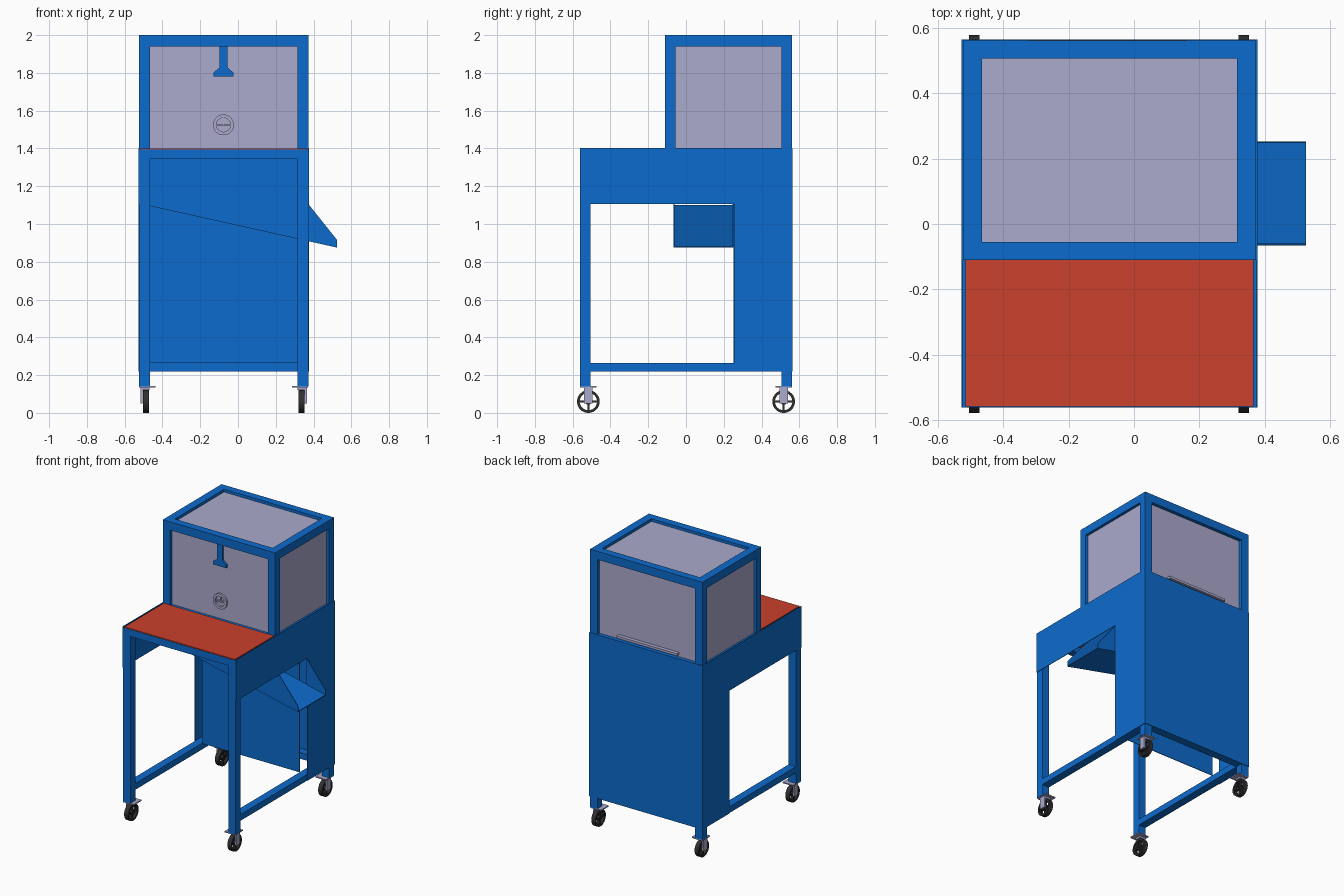
import bpy, bmesh, math
from mathutils import Vector, Matrix

if "Cube" in bpy.data.objects:
    bpy.data.objects.remove(bpy.data.objects["Cube"])


def material(name, rgb):
    m = bpy.data.materials.new(name)
    m.diffuse_color = (*rgb, 1)
    m.use_nodes = True
    m.node_tree.nodes["Principled BSDF"].inputs["Base Color"].default_value = m.diffuse_color
    return m


BLUE = material("blue paint", (0.004, 0.147, 0.61))
PANE = material("pale lilac panel", (0.41, 0.40, 0.61))
RED = material("red worktop", (0.60, 0.052, 0.025))
DARK = material("dark rubber", (0.03, 0.03, 0.03))


def finish(name, bm, mat):
    bmesh.ops.recalc_face_normals(bm, faces=bm.faces)
    me = bpy.data.meshes.new(name)
    bm.to_mesh(me)
    bm.free()
    me.materials.append(mat)
    ob = bpy.data.objects.new(name, me)
    bpy.context.collection.objects.link(ob)
    return ob


def add_box(bm, x, y, z):
    c = [(a + b) / 2 for a, b in (x, y, z)]
    s = [b - a for a, b in (x, y, z)]
    bmesh.ops.create_cube(bm, size=1, matrix=Matrix.Translation(c) @ Matrix.Diagonal((*s, 1)))


def boxes(name, mat, *specs):
    bm = bmesh.new()
    for s in specs:
        add_box(bm, *s)
    return finish(name, bm, mat)


def prism(name, mat, pts, y0, y1):
    """Extrude an x-z outline from y0 to y1."""
    bm = bmesh.new()
    f = bm.faces.new([bm.verts.new((x, y0, z)) for x, z in pts])
    r = bmesh.ops.extrude_face_region(bm, geom=[f])
    bmesh.ops.translate(bm, vec=(0, y1 - y0, 0),
                        verts=[v for v in r["geom"] if isinstance(v, bmesh.types.BMVert)])
    return finish(name, bm, mat)


def add_tube(bm, centre, axis, r_out, r_in, half, n=40):
    """Ring with a rectangular section around an axis."""
    rot = Vector((0, 0, 1)).rotation_difference(Vector(axis)).to_matrix()
    rows = []
    for i in range(n):
        a = 2 * math.pi * i / n
        rows.append([bm.verts.new(Vector(centre) + rot @ Vector((r * math.cos(a), r * math.sin(a), h)))
                     for r, h in ((r_out, -half), (r_out, half), (r_in, half), (r_in, -half))])
    for i in range(n):
        p, q = rows[i], rows[(i + 1) % n]
        for k in range(4):
            bm.faces.new((p[k], p[(k + 1) % 4], q[(k + 1) % 4], q[k])).smooth = (k in (0, 2))


def sharpen(ob):
    bpy.ops.object.select_all(action='DESELECT')
    ob.select_set(True)
    bpy.context.view_layer.objects.active = ob
    bpy.ops.object.shade_smooth_by_angle(angle=math.radians(30))


XL, XR, YF, YB, YM = -0.523, 0.373, -0.56, 0.56, -0.11
T = 0.058                       # frame tube width
LEFT, RIGHT = (XL, XL + T), (XR - T, XR)
INX = (XL + T, XR - T)

# Lower frame: legs, top rails, floor rails
for side, xs in (("left", LEFT), ("right", RIGHT)):
    boxes(f"{side}_front_leg", BLUE, (xs, (YF, YF + 0.055), (0.14, 1.395)))
    boxes(f"{side}_rear_leg", BLUE, (xs, (YB - 0.055, YB), (0.14, 2.0)))
    boxes(f"{side}_table_rail", BLUE, (xs, (YF + 0.055, YB - 0.055), (1.345, 1.395)))
    boxes(f"{side}_floor_rail", BLUE, (xs, (YF + 0.055, YB - 0.055), (0.22, 0.265)))
    # Side sheet: apron along the top, wide panel at the rear
    x = (XL - 0.004, XL) if side == "left" else (XR, XR + 0.004)
    boxes(f"{side}_apron_sheet", BLUE, (x, (YF, YB), (1.105, 1.402)))
    boxes(f"{side}_rear_sheet", BLUE, (x, (0.255, YB), (0.22, 1.105)))
    # Upper enclosure post and rail, with side window
    boxes(f"{side}_enclosure_post", BLUE, (xs, (YM, YM + 0.055), (1.395, 2.0)))
    boxes(f"{side}_enclosure_rail", BLUE, (xs, (YM + 0.055, YB - 0.055), (1.94, 2.0)))
    x = (XL + 0.02, XL + 0.026) if side == "left" else (XR - 0.026, XR - 0.02)
    boxes(f"{side}_window", PANE, (x, (YM + 0.055, YB - 0.055), (1.395, 1.94)))

boxes("front_table_rail", BLUE, (INX, (YF, YF + 0.055), (1.345, 1.395)))
boxes("rear_table_rail", BLUE, (INX, (YB - 0.055, YB), (1.345, 1.4)))
boxes("middle_table_rail", BLUE, (INX, (YM, YM + 0.055), (1.345, 1.395)))
boxes("rear_floor_rail", BLUE, (INX, (YB - 0.055, YB), (0.22, 0.265)))
boxes("back_sheet", BLUE, ((XL - 0.004, XR + 0.004), (YB, YB + 0.004), (0.22, 1.4)))
boxes("inner_rear_wall", BLUE, (INX, (0.252, 0.257), (0.265, 1.395)))
boxes("front_enclosure_rail", BLUE, (INX, (YM, YM + 0.055), (1.94, 2.0)))
boxes("rear_enclosure_rail", BLUE, (INX, (YB - 0.055, YB), (1.94, 2.0)))

# Windows and worktop
boxes("front_window", PANE, (INX, (YM + 0.025, YM + 0.031), (1.395, 1.94)))
boxes("rear_window", PANE, (INX, (YB - 0.031, YB - 0.025), (1.395, 1.94)))
boxes("top_window", PANE, (INX, (YM + 0.055, YB - 0.055), (1.974, 1.98)))
boxes("rear_window_handle", PANE, ((-0.32, 0.16), (YB - 0.025, YB + 0.002), (1.415, 1.432)))
boxes("worktop", RED, ((XL + 0.008, XR - 0.008), (YF + 0.003, YM), (1.393, 1.401)))
boxes("enclosure_floor", BLUE, (INX, (YM, YB - 0.055), (1.39, 1.396)))

# Hanging lamp bracket in front of the window
prism("front_bracket", BLUE, [(-0.097, 1.94), (-0.055, 1.94), (-0.055, 1.828), (-0.025, 1.802),
                              (-0.025, 1.78), (-0.13, 1.78), (-0.13, 1.802), (-0.097, 1.828)],
      YM + 0.01, YM + 0.027)

# Round port with a half disc and pointer
bm = bmesh.new()
add_tube(bm, (-0.077, YM + 0.019, 1.525), (0, 1, 0), 0.055, 0.037, 0.008)
add_box(bm, (-0.115, -0.039), (YM + 0.014, YM + 0.026), (1.519, 1.528))
add_box(bm, (-0.08, -0.074), (YM + 0.018, YM + 0.026), (1.528, 1.564))
sharpen(finish("window_port", bm, PANE))

# Sloping discharge ramp with spout on the right
Y0, Y1 = -0.065, 0.252


def floor_z(x):
    return 1.095 - 0.222 * (x + 0.465)


XE = 0.525
prism("ramp_floor", BLUE, [(INX[0], floor_z(INX[0])), (XE, floor_z(XE)),
                           (XE, floor_z(XE) + 0.006), (INX[0], floor_z(INX[0]) + 0.006)], Y0, Y1)
prism("ramp_front_wall", BLUE, [(INX[0], floor_z(INX[0])), (XR, floor_z(XR)),
                                (XR, 1.345), (INX[0], 1.345)], Y0, Y0 + 0.005)
for name, y in (("front", Y0), ("rear", Y1 - 0.005)):
    prism(f"spout_{name}_cheek", BLUE, [(XR, floor_z(XR)), (XE, floor_z(XE)),
                                        (XE, 0.915), (XR, 1.105)], y, y + 0.005)

# Casters: spoked wheel, one-sided fork and mounting plate
for sx, cx in (("left", -0.488), ("right", 0.335)):
    d = -1 if sx == "left" else 1
    for sy, cy in (("front", -0.517), ("rear", 0.517)):
        bm = bmesh.new()
        add_tube(bm, (cx, cy, 0.06), (1, 0, 0), 0.06, 0.046, 0.016)
        add_tube(bm, (cx, cy, 0.06), (1, 0, 0), 0.017, 0.006, 0.016, 20)
        for a, b in ((0.015, 0.048), (-0.048, -0.015)):
            add_box(bm, (cx - 0.01, cx + 0.01), (cy + a, cy + b), (0.055, 0.065))
            add_box(bm, (cx - 0.01, cx + 0.01), (cy - 0.005, cy + 0.005), (0.06 + a, 0.06 + b))
        sharpen(finish(f"{sy}_{sx}_wheel", bm, DARK))
        xa, xb = sorted((cx + d * 0.017, cx + d * 0.029))
        xc, xd = sorted((cx - d * 0.02, cx + d * 0.029))
        xe, xf = sorted((cx - d * 0.05, cx + d * 0.035))
        boxes(f"{sy}_{sx}_fork", PANE,
              ((xa, xb), (cy - 0.022, cy + 0.022), (0.05, 0.136)),
              ((xc, xd), (cy - 0.022, cy + 0.022), (0.122, 0.136)),
              ((xe, xf), (cy - 0.043, cy + 0.043), (0.135, 0.143)))
